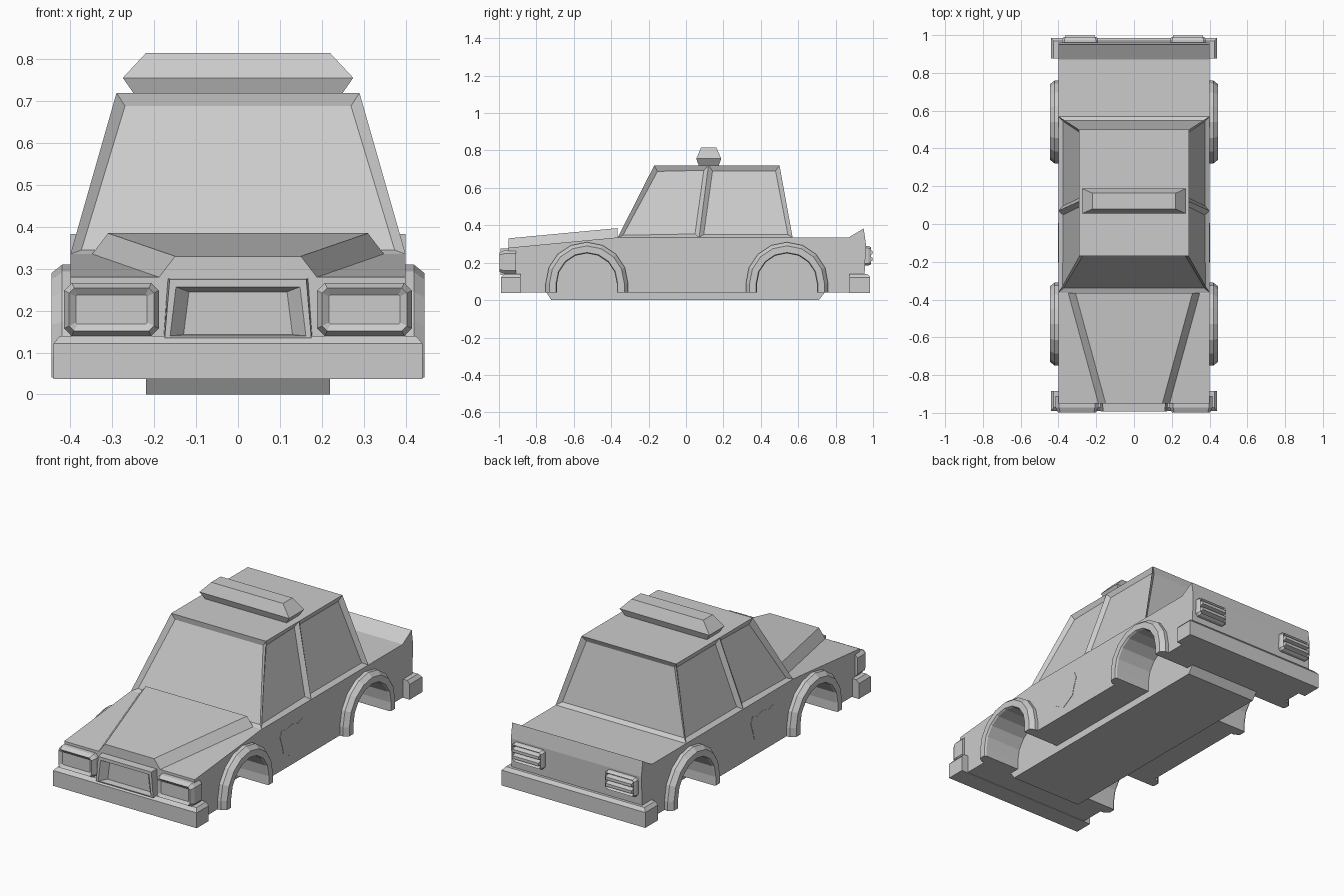
import bpy, bmesh
from math import sin, cos, pi

cube = bpy.data.objects.get("Cube")
if cube:
    bpy.data.objects.remove(cube, do_unlink=True)

paint = bpy.data.materials.new("plain_grey")
paint.use_nodes = True
GREY = (0.6, 0.6, 0.6, 1)
paint.diffuse_color = GREY
paint.node_tree.nodes["Principled BSDF"].inputs["Base Color"].default_value = GREY


def finish(name, bm):
    bmesh.ops.recalc_face_normals(bm, faces=bm.faces)
    mesh = bpy.data.meshes.new(name)
    bm.to_mesh(mesh)
    bm.free()
    mesh.materials.append(paint)
    obj = bpy.data.objects.new(name, mesh)
    bpy.context.collection.objects.link(obj)
    return obj


def loft(name, rings):
    """Skin a list of equal point rings and cap both ends."""
    bm = bmesh.new()
    loops = [[bm.verts.new(p) for p in ring] for ring in rings]
    for a, b in zip(loops, loops[1:]):
        for i in range(len(a)):
            j = (i + 1) % len(a)
            bm.faces.new((a[i], a[j], b[j], b[i]))
    bm.faces.new(loops[0])
    bm.faces.new(loops[-1])
    return finish(name, bm)


def side_prism(name, profile, x0, x1):
    return loft(name, [[(x, y, z) for y, z in profile] for x in (x0, x1)])


def stack(name, levels):
    """Rectangles (z, half width, y0, y1) joined from bottom to top."""
    return loft(name, [[(-w, a, z), (w, a, z), (w, b, z), (-w, b, z)]
                       for z, w, a, b in levels])


def octagon(cx, cz, w, h, c, y):
    pts = [(w, h - c), (w - c, h), (c - w, h), (-w, h - c),
           (-w, c - h), (c - w, -h), (w - c, -h), (w, c - h)]
    return [(cx + x, y, cz + z) for x, z in pts]


def arch_path(yc, r, low):
    """Half circle with straight legs down to the sill."""
    arc = [(yc + r * cos(pi * i / 8), 0.09 + r * sin(pi * i / 8)) for i in range(9)]
    return [(yc + r, low)] + arc + [(yc - r, low)]


WHEELS = {"front": -0.53, "rear": 0.54}
SIDES = {"left": 1, "right": -1}

# Body shell with a kicked-up tail
body = side_prism("body", [
    (-0.93, 0.04), (-0.95, 0.07), (-0.95, 0.28), (-0.37, 0.335), (0.87, 0.335),
    (0.95, 0.383), (0.962, 0.3), (0.955, 0.14), (0.93, 0.04)], -0.4, 0.4)

# Wheel wells cut into the body
for yc in WHEELS.values():
    for s in SIDES.values():
        cutter = side_prism("well_cutter", arch_path(yc, 0.16, -0.1), s * 0.22, s * 0.6)
        cutter.hide_render = True
        mod = body.modifiers.new("well", "BOOLEAN")
        mod.operation, mod.solver, mod.object = "DIFFERENCE", "EXACT", cutter
        bpy.context.view_layer.objects.active = body
        bpy.ops.object.modifier_apply(modifier=mod.name)
        bpy.data.objects.remove(cutter, do_unlink=True)

# Underbody
stack("underbody", [(0, 0.22, -0.72, 0.71), (0.045, 0.22, -0.75, 0.745)])

# Flared arches with a chamfered outer edge
SECTION = [(0.16, 0.395), (0.16, 0.435), (0.165, 0.445), (0.2, 0.445), (0.22, 0.42), (0.22, 0.395)]
for end, yc in WHEELS.items():
    for side, s in SIDES.items():
        tracks = [[(s * x, y, z) for y, z in arch_path(yc, r, 0.04)] for r, x in SECTION]
        loft(f"{end}_{side}_arch", list(zip(*tracks)))

# Cabin: sloped walls, each window sunk with a bevelled border
bm = bmesh.new()
low = [bm.verts.new((x, y, 0.335)) for x, y in
       [(-0.4, -0.365), (0.4, -0.365), (0.4, 0.07), (0.4, 0.57), (-0.4, 0.57), (-0.4, 0.07)]]
top = [bm.verts.new((x, y, 0.72)) for x, y in
       [(-0.29, -0.17), (0.29, -0.17), (0.29, 0.12), (0.29, 0.5), (-0.29, 0.5), (-0.29, 0.12)]]
windows = [bm.faces.new((low[i], low[(i + 1) % 6], top[(i + 1) % 6], top[i])) for i in range(6)]
bm.faces.new(top)
bmesh.ops.recalc_face_normals(bm, faces=bm.faces)
bmesh.ops.inset_individual(bm, faces=windows, thickness=0.033, depth=-0.018)
finish("cabin", bm)

# Raised bonnet panel
loft("bonnet_panel", [
    [(-b, y, z), (b, y, z), (t, y, z + 0.052), (-t, y, z + 0.052)]
    for y, z, b, t in [(-0.95, 0.278, 0.19, 0.15), (-0.365, 0.333, 0.35, 0.31)]])

# Roof light bar
stack("roof_light_bar", [(0.72, 0.25, 0.068, 0.175), (0.756, 0.275, 0.055, 0.188),
                         (0.815, 0.22, 0.08, 0.163)])

# Bumpers with a chamfered top edge
stack("front_bumper", [(0.037, 0.44, -0.99, -0.885), (0.122, 0.44, -0.99, -0.885),
                       (0.14, 0.425, -0.972, -0.885)])
stack("rear_bumper", [(0.037, 0.44, 0.875, 0.985), (0.122, 0.44, 0.875, 0.985),
                      (0.14, 0.425, 0.875, 0.97)])

# Grille with a sunken panel
loft("grille", [
    [(-b, y, z0), (b, y, z0), (t, y, z1), (-t, y, z1)]
    for y, b, t, z0, z1 in [(-0.94, 0.178, 0.168, 0.135, 0.278), (-0.992, 0.175, 0.163, 0.135, 0.275),
                            (-0.992, 0.162, 0.148, 0.14, 0.257), (-0.955, 0.13, 0.117, 0.143, 0.245)]])

for side, s in SIDES.items():
    # Headlights: chamfered housing around a flat lens
    loft(f"{side}_headlight", [
        octagon(s * 0.302, 0.203, 0.113 - d, 0.063 - d, 0.018 - d * 0.5, y)
        for d, y in [(0, -0.91), (0, -0.972), (0.012, -0.997), (0.028, -0.985)]])
    # Tail lights: bezel and two horizontal ridges
    loft(f"{side}_tail_light", [
        octagon(s * 0.285, 0.237, 0.095 - d, 0.053 - d, 0.012 - d * 0.4, y)
        for d, y in [(0, 0.945), (0, 0.975), (0.008, 0.99), (0.016, 0.975)]])
    for name, z in (("lower", 0.219), ("upper", 0.255)):
        side_prism(f"{side}_{name}_light_ridge",
                   [(0.97, z - 0.018), (0.998, z - 0.008), (0.998, z + 0.008), (0.97, z + 0.018)],
                   s * 0.206, s * 0.364)
    # Plain shield plate on the door
    half = [(0, 0.265), (0.05, 0.25), (0.09, 0.262), (0.105, 0.225),
            (0.085, 0.17), (0.075, 0.13), (0, 0.085)]
    outline = half + [(-y, z) for y, z in half[-2:0:-1]]
    side_prism(f"{side}_door_shield", [(y - 0.1, z) for y, z in outline], s * 0.399, s * 0.402)
